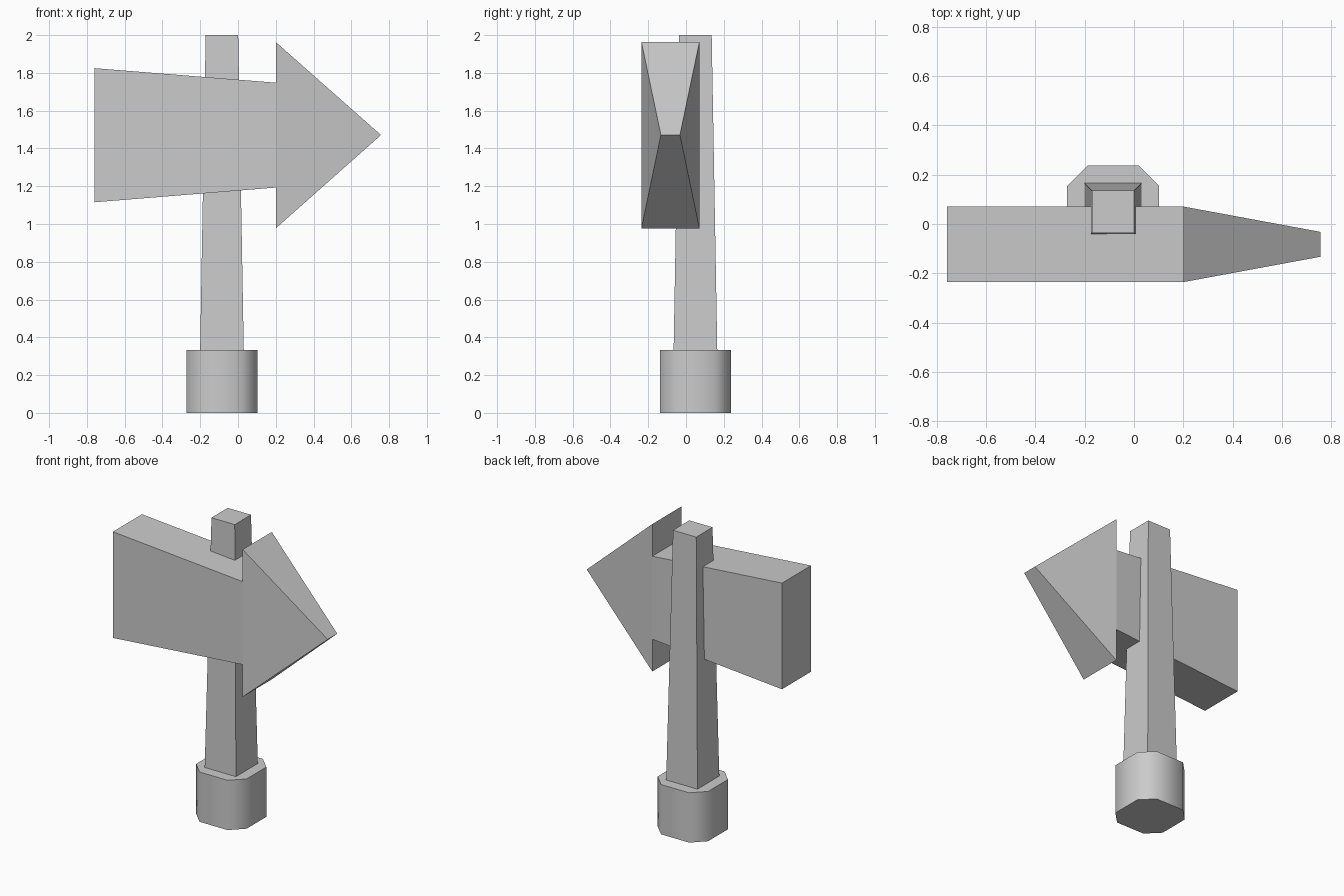
import bpy, math

if "Cube" in bpy.data.objects:
    bpy.data.objects.remove(bpy.data.objects["Cube"])

CX, CY = -0.085, 0.05  # post axis


def make(name, verts, faces):
    mesh = bpy.data.meshes.new(name)
    mesh.from_pydata(verts, [], faces)
    mesh.update()
    obj = bpy.data.objects.new(name, mesh)
    bpy.context.collection.objects.link(obj)
    return obj


def loft(name, bottom, top, z0, z1):
    """Closed prism between two matching outlines around the post axis."""
    n = len(bottom)
    verts = [(CX + x, CY + y, z0) for x, y in bottom]
    verts += [(CX + x, CY + y, z1) for x, y in top]
    faces = [(i, (i + 1) % n, n + (i + 1) % n, n + i) for i in range(n)]
    faces += [tuple(reversed(range(n))), tuple(range(n, 2 * n))]
    return make(name, verts, faces)


def square(h):
    return [(-h, -h), (h, -h), (h, h), (-h, h)]


# Base: square block with cut corners
H, C = 0.187, 0.104
octagon = [(C, -H), (H, -C), (H, C), (C, H), (-C, H), (-H, C), (-H, -C), (-C, -H)]
base = loft("base", octagon, octagon, 0.0, 0.333)

# Post: tapered square beam standing in the base
post = loft("post", square(0.117), square(0.086), 0.25, 2.0)

# Arrow sign: outline in x/z, with the head thinning toward the tip
outline = [(-0.76, 1.825), (0.2, 1.748), (0.2, 1.963), (0.757, 1.471),
           (0.2, 0.977), (0.2, 1.193), (-0.76, 1.115)]
n = len(outline)
front = [(x, -0.133 if i == 3 else -0.236, z) for i, (x, z) in enumerate(outline)]
back = [(x, -0.032 if i == 3 else 0.071, z) for i, (x, z) in enumerate(outline)]
caps = [(0, 6, 5, 1), (1, 5, 4, 3, 2)]
faces = caps + [tuple(n + i for i in reversed(f)) for f in caps]
faces += [(i, (i + 1) % n, n + (i + 1) % n, n + i) for i in range(n)]
arrow = make("arrow_sign", front + back, faces)

# Soft shading around the base sides only
bpy.ops.object.select_all(action='DESELECT')
base.select_set(True)
bpy.context.view_layer.objects.active = base
bpy.ops.object.shade_smooth_by_angle(angle=math.radians(50))
